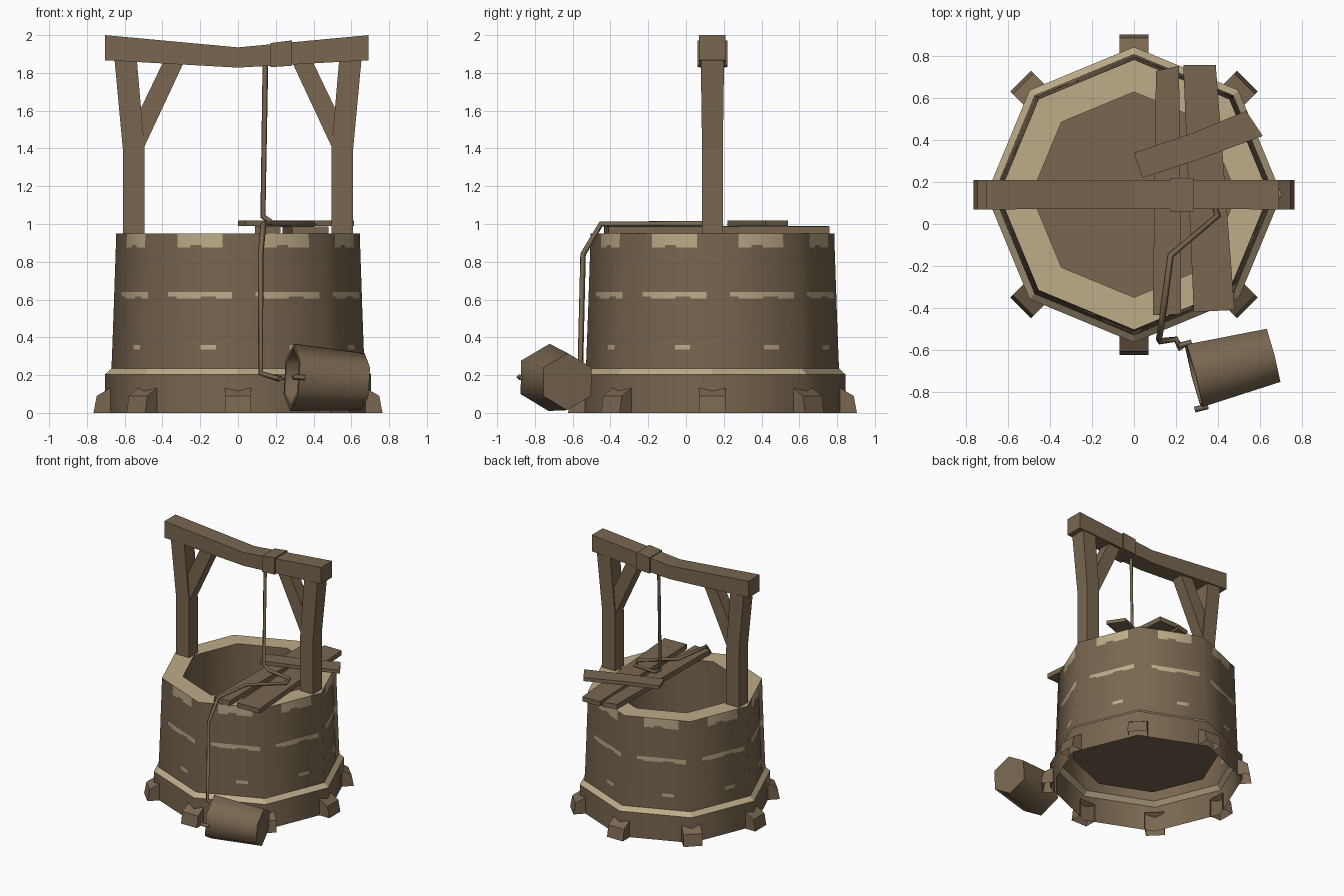
import bpy, bmesh, math
from mathutils import Vector

if "Cube" in bpy.data.objects:
    bpy.data.objects.remove(bpy.data.objects["Cube"])

CY = 0.14  # well axis sits slightly behind the origin


def material(name, col):
    m = bpy.data.materials.new(name)
    m.diffuse_color = (*col, 1)
    m.use_nodes = True
    m.node_tree.nodes["Principled BSDF"].inputs["Base Color"].default_value = m.diffuse_color
    return m


BROWN = material("weathered_brown", (0.190, 0.135, 0.080))
TAN = material("pale_stone", (0.510, 0.412, 0.250))


def finish(name, bm, smooth=None, recalc=True):
    if recalc:
        bmesh.ops.recalc_face_normals(bm, faces=bm.faces[:])
    me = bpy.data.meshes.new(name)
    if smooth:
        for f in bm.faces:
            f.smooth = True
    bm.to_mesh(me)
    bm.free()
    if smooth:
        me.set_sharp_from_angle(angle=math.radians(smooth))
    me.materials.append(BROWN)
    me.materials.append(TAN)
    ob = bpy.data.objects.new(name, me)
    bpy.context.collection.objects.link(ob)
    return ob


def loft(name, sections, smooth=None, skip=()):
    """Join equal-length point loops and cap both ends; skip leaves sides open."""
    bm = bmesh.new()
    rings = [[bm.verts.new(p) for p in s] for s in sections]
    n = len(rings[0])
    for a, b in zip(rings, rings[1:]):
        for i in range(n):
            bm.faces.new((a[i], a[(i + 1) % n], b[(i + 1) % n], b[i]))
    bm.faces.new(rings[0][::-1])
    bm.faces.new(rings[-1])
    bmesh.ops.recalc_face_normals(bm, faces=bm.faces[:])
    bm.faces.ensure_lookup_table()
    if skip:
        bmesh.ops.delete(bm, geom=[bm.faces[i] for i in skip], context='FACES_ONLY')
    return finish(name, bm, smooth, recalc=False)


# ---- well wall: octagonal profile, each side split so worn patches can be coloured
COLS = [0, .2, .3, .45, .58, .75, .82, .93]
OUTER = [(.705, 0), (.705, .203), (.67, .235), (.666, .335), (.665, .36), (.656, .605),
         (.656, .615), (.655, .64), (.647, .875), (.647, .89), (.645, .95)]
INNER = [(.49, .95), (.54, .235)]


def worn(f, z, i):
    if i in (1, 10):                      # ledge and rim
        return True
    if .605 < z < .64:                    # long middle streak
        return .2 < f < .93 and not (z < .615 and (f < .3 or .58 < f < .75))
    if .335 < z < .36:                    # short low streak
        return .58 < f < .75
    if .875 < z < .95:                    # chips hanging from the rim
        return .3 < f < .82 and not (z < .89 and .45 < f < .58)
    return False


bm = bmesh.new()
prof = OUTER + INNER
rings = []
for r, z in prof:
    corner = [Vector((r * math.cos(k * math.pi / 4), CY + r * math.sin(k * math.pi / 4), z)) for k in range(8)]
    rings.append([bm.verts.new(corner[k].lerp(corner[(k + 1) % 8], f)) for k in range(8) for f in COLS])
n = len(rings[0])
for i in range(len(prof) - 1):
    zc = (prof[i][1] + prof[i + 1][1]) / 2
    for j in range(n):
        c = j % len(COLS)
        fc = (COLS[c] + (COLS + [1])[c + 1]) / 2
        q = (j + 1) % n
        face = bm.faces.new((rings[i][j], rings[i][q], rings[i + 1][q], rings[i + 1][j]))
        face.material_index = int(i < len(OUTER) and worn(fc, zc, i))
bm.faces.new(rings[-1])                   # well floor
wall = finish("well_wall", bm, smooth=47, recalc=False).data
# round shading: upright faces take radial normals
normals = []
for p in wall.polygons:
    sign = 1 if p.normal.x * p.center.x + p.normal.y * (p.center.y - CY) > 0 else -1
    for v in p.vertices:
        co = wall.vertices[v].co
        radial = Vector((co.x, co.y - CY, 0)).normalized() * sign
        normals.append(radial if abs(p.normal.z) < .3 else p.normal.copy())
wall.normals_split_custom_set(normals)

# ---- buttress stones at the eight corners, open underneath
for k in range(8):
    a = k * math.pi / 4
    d, t = Vector((math.cos(a), math.sin(a), 0)), Vector((-math.sin(a), math.cos(a), 0))
    pts = [(.665, 0), (.765, 0), (.748, .09), (.70, .118), (.665, .14)]
    loft(f"buttress_{k}", [[Vector((0, CY, z)) + d * r + t * s for r, z in pts] for s in (-.07, .07)],
         skip=(0, 4))

# ---- posts and braces, left and right
for side, s in (("left", -1), ("right", 1)):
    loft(f"{side}_post", [[(s * x, CY + u * h, z) for x, u in ((x0, -1), (x1, -1), (x1, 1), (x0, 1))]
                          for x0, x1, h, z in ((.495, .61, .055, .94), (.495, .61, .055, 1.4),
                                               (.537, .655, .062, 1.885))])
    brace = [(.50, 1.40), (.285, 1.86), (.395, 1.86), (.52, 1.6), (.54, 1.45)]
    loft(f"{side}_brace", [[(s * x, CY + y, z) for x, z in brace] for y in (-.048, .048)])


def box_ring(x, h, z0, z1):
    return [(x, CY - h, z0), (x, CY + h, z0), (x, CY + h, z1), (x, CY - h, z1)]


# ---- sagging crossbeam and the rope collar around it
loft("crossbeam", [box_ring(-.705, .07, 1.867, 2.0), box_ring(0, .068, 1.828, 1.935),
                   box_ring(.692, .07, 1.867, 2.0)])
loft("rope_collar", [box_ring(.172, .08, 1.83, 1.958), box_ring(.285, .08, 1.838, 1.972)])


# ---- loose planks over the opening
def plank(name, pairs, z0, z1):
    loft(name, [[(*a, z0), (*b, z0), (*b, z1), (*a, z1)] for a, b in pairs])


plank("narrow_plank", [((.105, .73), (.215, .755)), ((.09, -.435), (.225, -.43))], .95, .99)
plank("wide_plank", [((.235, .76), (.39, .76)), ((.285, -.42), (.48, -.41))], .95, .988)
plank("cross_plank", [((0, .34), (.04, .22)), ((.27, .43), (.30, .305)), ((.535, .54), (.615, .42))], .99, 1.018)


# ---- rope and bucket lugs as square-section tubes
def tube(name, pts, r):
    cu = bpy.data.curves.new(name, 'CURVE')
    cu.dimensions = '3D'
    cu.bevel_depth = r
    cu.bevel_resolution = 0
    cu.use_fill_caps = True
    sp = cu.splines.new('POLY')
    sp.points.add(len(pts) - 1)
    for p, co in zip(sp.points, pts):
        p.co = (*co, 1)
    cu.materials.append(BROWN)
    bpy.context.collection.objects.link(bpy.data.objects.new(name, cu))


tube("rope", [(.145, CY, 1.85), (.132, CY, 1.04), (.18, CY, 1.005), (.37, .12, 1.0), (.40, .04, 1.0),
              (.175, -.15, 1.0), (.135, -.45, 1.0), (.12, -.545, .84), (.12, -.56, .21),
              (.20, -.55, .185), (.225, -.60, .18)], .015)

# ---- hexagonal bucket lying on its side, open towards the left
axis = Vector((.377, .097, -.023)).normalized()
side = Vector((-axis.y, axis.x, 0)).normalized()
up = axis.cross(side)


def hexagon(c, r):
    return [Vector(c) + (up * math.cos(k * math.pi / 3) + side * math.sin(k * math.pi / 3)) * r for k in range(6)]


mouth, base = Vector((.285, -.725, .188)), Vector((.662, -.628, .165))
loft("bucket", [hexagon(base - axis * .03, .13), hexagon(mouth, .155), hexagon(mouth, .178),
                hexagon(base, .151)], smooth=62)
for label, s in (("back", 1), ("front", -1)):
    lug = mouth + side * s * .157
    tube(f"{label}_bucket_lug", [lug + axis * .03, lug - axis * .035], .014)
